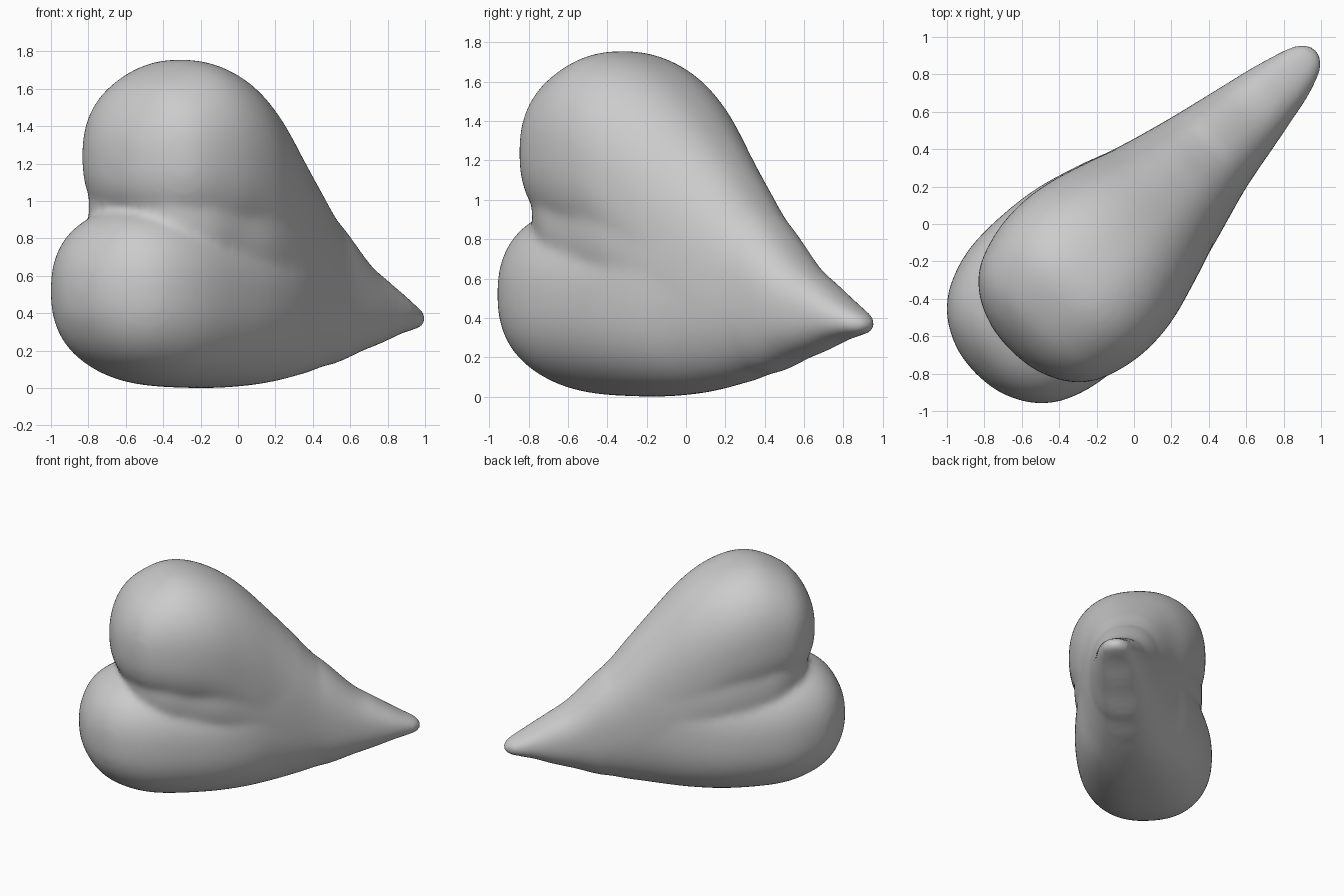
import bpy, bmesh, math
from mathutils import Vector

cube = bpy.data.objects.get("Cube")
if cube:
    bpy.data.objects.remove(cube, do_unlink=True)

# One plain grey material
grey = bpy.data.materials.new("plain_grey")
grey.use_nodes = True
colour = (0.6, 0.6, 0.6, 1.0)
grey.diffuse_color = colour
bsdf = grey.node_tree.nodes["Principled BSDF"]
bsdf.inputs["Base Color"].default_value = colour
bsdf.inputs["Roughness"].default_value = 0.6

# Rounded stations along the heart: (along, sideways, height, half width, half height)
TIP = [(0.57, 0.015, 0.535, 0.27, 0.425), (0.85, 0.022, 0.445, 0.21, 0.255),
       (1.0, 0.025, 0.418, 0.178, 0.185), (1.13, 0.03, 0.40, 0.148, 0.122),
       (1.23, 0.03, 0.383, 0.118, 0.08), (1.31, 0.03, 0.37, 0.08, 0.05),
       (1.355, 0.03, 0.365, 0.01, 0.01)]
UPPER = [(-0.945, 0.01, 1.22, 0.01, 0.01), (-0.925, 0.01, 1.22, 0.165, 0.16),
         (-0.85, 0.01, 1.235, 0.33, 0.305), (-0.72, 0.01, 1.24, 0.445, 0.425),
         (-0.49, 0.01, 1.235, 0.51, 0.52), (-0.25, 0.01, 1.175, 0.505, 0.54),
         (0.0, 0.01, 1.0, 0.44, 0.57), (0.28, 0.015, 0.73, 0.345, 0.56)] + TIP
MIDDLE = [(-0.88, -0.01, 0.97, 0.01, 0.01), (-0.865, -0.01, 0.97, 0.17, 0.13),
          (-0.79, -0.01, 0.96, 0.33, 0.27), (-0.62, -0.01, 0.93, 0.44, 0.40),
          (-0.40, -0.01, 0.89, 0.47, 0.45), (-0.20, 0.0, 0.85, 0.47, 0.46),
          (0.0, 0.005, 0.80, 0.432, 0.50), (0.28, 0.015, 0.67, 0.35, 0.60)] + TIP
LOWER = [(-1.165, -0.03, 0.52, 0.01, 0.01), (-1.14, -0.03, 0.52, 0.17, 0.16),
         (-1.05, -0.03, 0.52, 0.335, 0.315), (-0.90, -0.03, 0.515, 0.445, 0.42),
         (-0.66, -0.03, 0.50, 0.505, 0.48), (-0.30, -0.02, 0.485, 0.495, 0.485),
         (0.0, 0.0, 0.51, 0.435, 0.50), (0.28, 0.015, 0.575, 0.345, 0.53)] + TIP

ALONG = Vector((1, 1, 0)).normalized()
ACROSS = Vector((1, -1, 0)).normalized()
SQUARENESS = 2.35


def refine(stations, steps=4):
    """Smoothly interpolate between stations."""
    out = []
    for i in range(len(stations) - 1):
        p0, p1 = stations[max(i - 1, 0)], stations[i]
        p2, p3 = stations[i + 1], stations[min(i + 2, len(stations) - 1)]
        for k in range(steps):
            t = k / steps
            out.append([0.5 * (2 * b + (c - a) * t + (2 * a - 5 * b + 4 * c - d) * t * t
                               + (3 * b - a - 3 * c + d) * t ** 3)
                        for a, b, c, d in zip(p0, p1, p2, p3)])
    return out + [list(stations[-1])]


def rounded(value):
    """Swell a sine or cosine so the section is slightly squared."""
    return math.copysign(abs(value) ** (2 / SQUARENESS), value)


def add_lobe(bm, stations, sides=64):
    """Loft a closed lobe through its stations."""
    rings = []
    for u, v, z, w, h in refine(stations):
        ring = []
        for k in range(sides):
            a = 2 * math.pi * k / sides
            co = ALONG * u + ACROSS * (v + w * rounded(math.cos(a)))
            co.z = z + h * rounded(math.sin(a))
            ring.append(bm.verts.new(co))
        rings.append(ring)
    for r, s in zip(rings, rings[1:]):
        for k in range(sides):
            n = (k + 1) % sides
            bm.faces.new((r[k], r[n], s[n], s[k]))
    bm.faces.new(rings[0])
    bm.faces.new(rings[-1])


# Heart body: two lobes and the waist between them, sharing one pointed tip
bm = bmesh.new()
for lobe in (UPPER, MIDDLE, LOWER):
    add_lobe(bm, lobe)
bmesh.ops.recalc_face_normals(bm, faces=bm.faces)
mesh = bpy.data.meshes.new("heart_body")
bm.to_mesh(mesh)
bm.free()
mesh.materials.append(grey)
heart = bpy.data.objects.new("heart_body", mesh)
bpy.context.collection.objects.link(heart)

# Fuse the lobes and soften the cleft
fuse = heart.modifiers.new("fuse", 'REMESH')
fuse.mode = 'VOXEL'
fuse.voxel_size = 0.022
fuse.use_smooth_shade = True
soften = heart.modifiers.new("soften", 'SMOOTH')
soften.factor = 0.5
soften.iterations = 12
